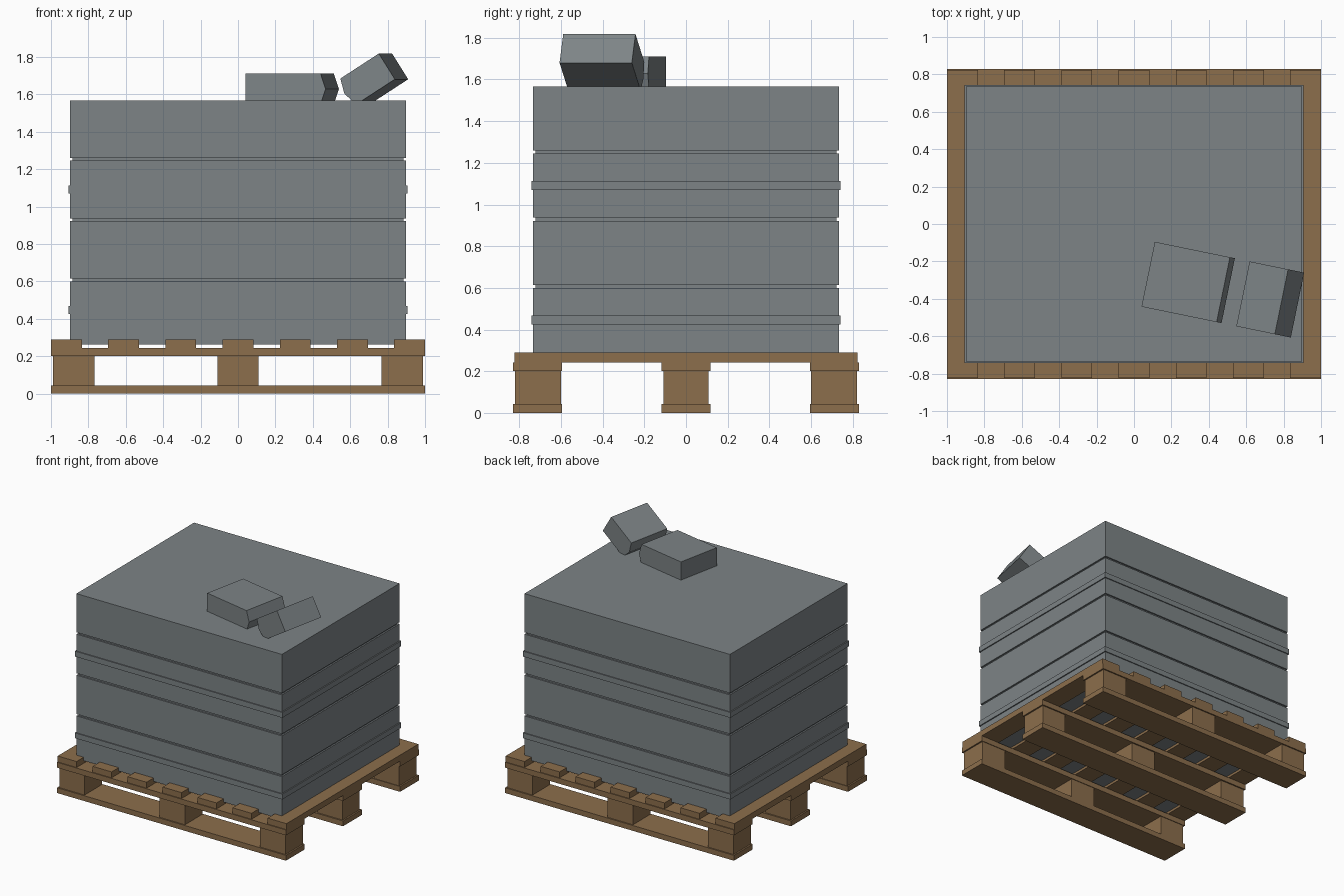
import bpy
import bmesh
import math

if "Cube" in bpy.data.objects:
    bpy.data.objects.remove(bpy.data.objects["Cube"])


def material(name, rgb):
    m = bpy.data.materials.new(name)
    m.diffuse_color = (*rgb, 1)
    m.use_nodes = True
    m.node_tree.nodes["Principled BSDF"].inputs["Base Color"].default_value = m.diffuse_color
    return m


GREY = material("slate grey", (0.205, 0.23, 0.24))
WOOD = material("pallet wood", (0.262, 0.156, 0.072))


def finish(name, bm, mat):
    bmesh.ops.recalc_face_normals(bm, faces=bm.faces)
    mesh = bpy.data.meshes.new(name)
    bm.to_mesh(mesh)
    bm.free()
    mesh.materials.append(mat)
    ob = bpy.data.objects.new(name, mesh)
    bpy.context.collection.objects.link(ob)
    return ob


def box(name, x, y, z, mat):
    """Box from (min, max) ranges."""
    bm = bmesh.new()
    bmesh.ops.create_cube(bm, size=1)
    for v in bm.verts:
        v.co = [r[0] if c < 0 else r[1] for c, r in zip(v.co, (x, y, z))]
    return finish(name, bm, mat)


def ring_stack(name, hx, hy, rings, mat):
    """Rectangular rings (z, inset) joined into one closed body."""
    bm = bmesh.new()
    loops = [[bm.verts.new((sx * (hx - d), sy * (hy - d), z))
              for sx, sy in ((-1, -1), (1, -1), (1, 1), (-1, 1))]
             for z, d in rings]
    for a, b in zip(loops, loops[1:]):
        for i in range(4):
            j = (i + 1) % 4
            bm.faces.new((a[i], a[j], b[j], b[i]))
    bm.faces.new(loops[0])
    bm.faces.new(loops[-1])
    return finish(name, bm, mat)


def block_piece(name, profile, width, loc, pitch, yaw):
    """XZ profile extruded along y, then tilted and turned."""
    bm = bmesh.new()
    face = bm.faces.new([bm.verts.new((x, 0, z)) for x, z in profile])
    out = bmesh.ops.extrude_face_region(bm, geom=[face])["geom"]
    moved = [g for g in out if isinstance(g, bmesh.types.BMVert)]
    bmesh.ops.translate(bm, verts=moved, vec=(0, width, 0))
    ob = finish(name, bm, GREY)
    ob.location = loc
    ob.rotation_euler = (0, math.radians(-pitch), math.radians(yaw))


# Pallet: three runners, each with skid, blocks and stringer
for label, y0, y1, b0, b1 in (("front", -0.83, -0.595, -0.82, -0.6),
                              ("middle", -0.118, 0.118, -0.107, 0.107),
                              ("back", 0.595, 0.83, 0.6, 0.82)):
    box(label + "_skid", (-1, 1), (y0, y1), (0, 0.042), WOOD)
    box(label + "_stringer", (-1, 1), (y0, y1), (0.2, 0.243), WOOD)
    for i, cx in enumerate((-0.878, 0, 0.878)):
        box(f"{label}_block_{i + 1}", (cx - 0.11, cx + 0.11), (b0, b1),
            (0.042, 0.2), WOOD)

# Pallet deck: seven cross boards
for i in range(7):
    cx = -0.9175 + i * 0.9175 / 3
    box(f"deck_board_{i + 1}", (cx - 0.0825, cx + 0.0825), (-0.823, 0.823),
        (0.243, 0.29), WOOD)

# Load: stacked body with three narrow grooves
rings = [(0.263, 0)]
for z0, z1 in ((0.6, 0.614), (0.922, 0.937), (1.246, 1.26)):
    rings += [(z0, 0), (z0, 0.012), (z1, 0.012), (z1, 0)]
rings.append((1.566, 0))
ring_stack("stacked_load", 0.898, 0.734, rings, GREY)

# Raised bands around the load
for label, z0, z1 in (("lower", 0.425, 0.467), ("upper", 1.07, 1.113)):
    ring_stack(label + "_band", 0.907, 0.742, [(z0, 0), (z1, 0)], GREY)

# Two loose broken pieces, each with one ridged end
H = 0.163
block_piece("flat_piece", [(0, 0), (0.41, 0), (0.437, -H / 2), (0.41, -H), (0, -H)],
            0.354, (0.04, -0.442, 1.71), 0, -11.6)
block_piece("tilted_piece", [(0, 0), (0.249, 0), (0.249, -H), (0, -H), (-0.025, -H / 2)],
            0.354, (0.547, -0.547, 1.684), 32.5, -11.6)
